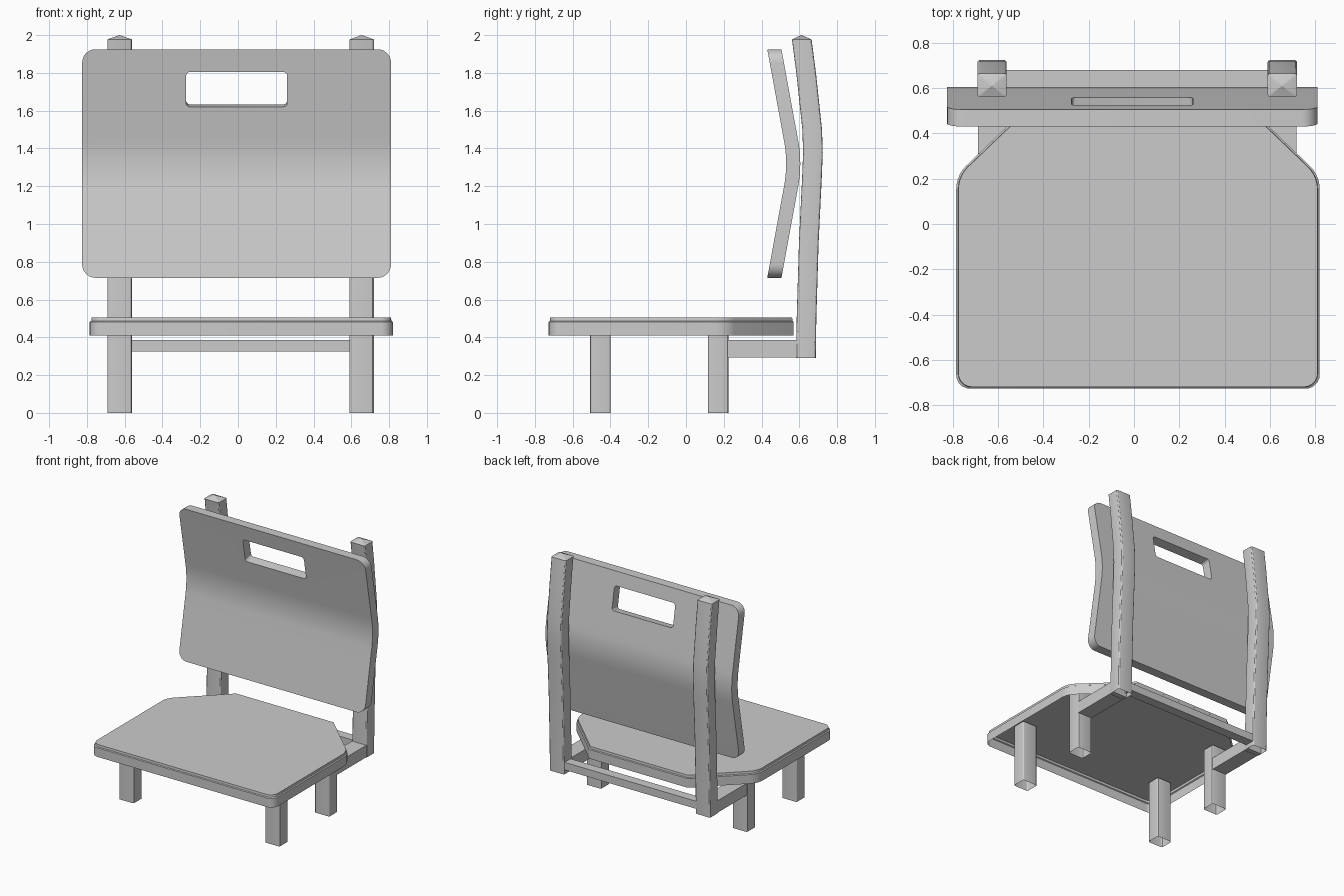
import bpy, bmesh, math
from mathutils import Vector

if "Cube" in bpy.data.objects:
    bpy.data.objects.remove(bpy.data.objects["Cube"])

POST_X = (-0.627, 0.655)      # centre lines of the left and right legs/posts


def finish(obj, angle=30):
    bpy.ops.object.select_all(action='DESELECT')
    obj.select_set(True)
    bpy.context.view_layer.objects.active = obj
    bpy.ops.object.shade_smooth_by_angle(angle=math.radians(angle))


def rounded(corners, steps=5):
    """Closed 2D outline; corners are (x, y, radius), counter-clockwise."""
    out, n = [], len(corners)
    for i, (x, y, r) in enumerate(corners):
        p = Vector((x, y))
        a = (Vector(corners[i - 1][:2]) - p).normalized()
        b = (Vector(corners[(i + 1) % n][:2]) - p).normalized()
        half = a.angle(b) / 2
        t = r / math.tan(half)
        centre = p + (a + b).normalized() * (r / math.sin(half))
        s, e = p + a * t - centre, p + b * t - centre
        for k in range(steps + 1):
            d = s.lerp(e, k / steps).normalized() * r
            out.append(tuple(centre + d))
    return out


def rect(w, h, r, steps=3):
    return rounded([(-w / 2, -h / 2, r), (w / 2, -h / 2, r),
                    (w / 2, h / 2, r), (-w / 2, h / 2, r)], steps)


def loft(name, rings, bottom=True, top=True):
    """Skin a stack of equal-length point rings."""
    bm = bmesh.new()
    vs = [[bm.verts.new(p) for p in ring] for ring in rings]
    n = len(vs[0])
    for lo, hi in zip(vs, vs[1:]):
        for i in range(n):
            j = (i + 1) % n
            bm.faces.new((lo[i], lo[j], hi[j], hi[i]))
    if bottom:
        bm.faces.new(vs[0][::-1])
    if top:
        bm.faces.new(vs[-1])
    if bottom and top:
        bmesh.ops.recalc_face_normals(bm, faces=bm.faces)
    mesh = bpy.data.meshes.new(name)
    bm.to_mesh(mesh)
    bm.free()
    obj = bpy.data.objects.new(name, mesh)
    bpy.context.collection.objects.link(obj)
    return obj


def box(name, x0, x1, y0, y1, z0, z1):
    ring = [(x0, y0), (x1, y0), (x1, y1), (x0, y1)]
    return loft(name, [[(x, y, z) for x, y in ring] for z in (z0, z1)])


def boolean(obj, cutter, operation):
    mod = obj.modifiers.new("cut", 'BOOLEAN')
    mod.object, mod.operation, mod.solver = cutter, operation, 'EXACT'
    bpy.context.view_layer.objects.active = obj
    bpy.ops.object.modifier_apply(modifier=mod.name)
    bpy.data.objects.remove(cutter)


# Seat: shell open underneath, cut rear corners, small step around the top
outline = rounded([(-0.785, -0.727, 0.06), (0.82, -0.727, 0.06), (0.82, 0.215, 0.14),
                   (0.45, 0.57, 0.01), (-0.415, 0.57, 0.01), (-0.785, 0.215, 0.14)])
mid = Vector((0.0175, -0.08))
seat_rings = []
for z, s in ((0.41, 1), (0.482, 1), (0.487, 0.99), (0.505, 0.988)):
    seat_rings.append([(*(mid + (Vector(p) - mid) * s), z) for p in outline])
finish(loft("seat", seat_rings, bottom=False))

# Backrest: bent plate, rounded in front outline, with a handle slot
SLOPE, BEND_Z, BLEND = 0.183, 1.32, 0.12


def back_y(z):
    d = abs(z - BEND_Z)
    if d < BLEND:
        d = d * d / (2 * BLEND) + BLEND / 2
    return 0.541 - SLOPE * d


levels = [0.6] + [BEND_Z + BLEND * k / 5 for k in range(-5, 6)] + [2.05]
profile = [(back_y(z), z) for z in levels]
profile += [(y + 0.075, z) for y, z in reversed(profile)]
backrest = loft("backrest", [[(x, y, z) for y, z in profile] for x in (-0.9, 0.9)])
trim = loft("backrest_trim", [[(x - 0.0075, y, z + 1.32) for x, z in rect(1.635, 1.21, 0.07, 6)]
                              for y in (0.2, 0.9)])
boolean(backrest, trim, 'INTERSECT')
slot = loft("slot_cutter", [[(x, y, z) for x, z in rect(0.535, 0.188, 0.02)]
                            for y in (-0.15, 0.25)])
slot.location = (-0.0075, back_y(1.7125), 1.7125)
slot.rotation_euler.x = math.atan(SLOPE)
bpy.context.view_layer.update()
boolean(backrest, slot, 'DIFFERENCE')
finish(backrest)

# Post path as (y, z)
path = [(0.635, 0.29), (0.638, 0.5), (0.65, 0.9), (0.667, 1.25), (0.672, 1.38),
        (0.668, 1.5), (0.636, 1.8), (0.613, 1.977)]

for side, px in zip(("left", "right"), POST_X):
    # Short legs, open at the foot
    for place, y in (("front", -0.453), ("back", 0.17)):
        rings = [[(px + x, y + v, z) for x, v in rect(0.13, 0.108, 0.012)]
                 for z in (0, 0.495)]
        finish(loft(f"{place}_leg_{side}", rings, bottom=False))

    # Back post following the bend, with a low pyramid cap
    rings = [[(px + x, y + v, z) for x, v in rect(0.13, 0.104, 0.012)] for y, z in path]
    rings.append([(px + x * 0.02, 0.611 + v * 0.02, 2.0) for x, v in rect(0.13, 0.104, 0.012)])
    finish(loft(f"back_post_{side}", rings, bottom=False), 20)

    # Rail joining back leg and post
    box(f"side_rail_{side}", px - 0.062, px + 0.062, 0.2, 0.62, 0.292, 0.387)

# Cross rail between the posts
box("cross_rail", POST_X[0] + 0.05, POST_X[1] - 0.05, 0.605, 0.68, 0.325, 0.385)
